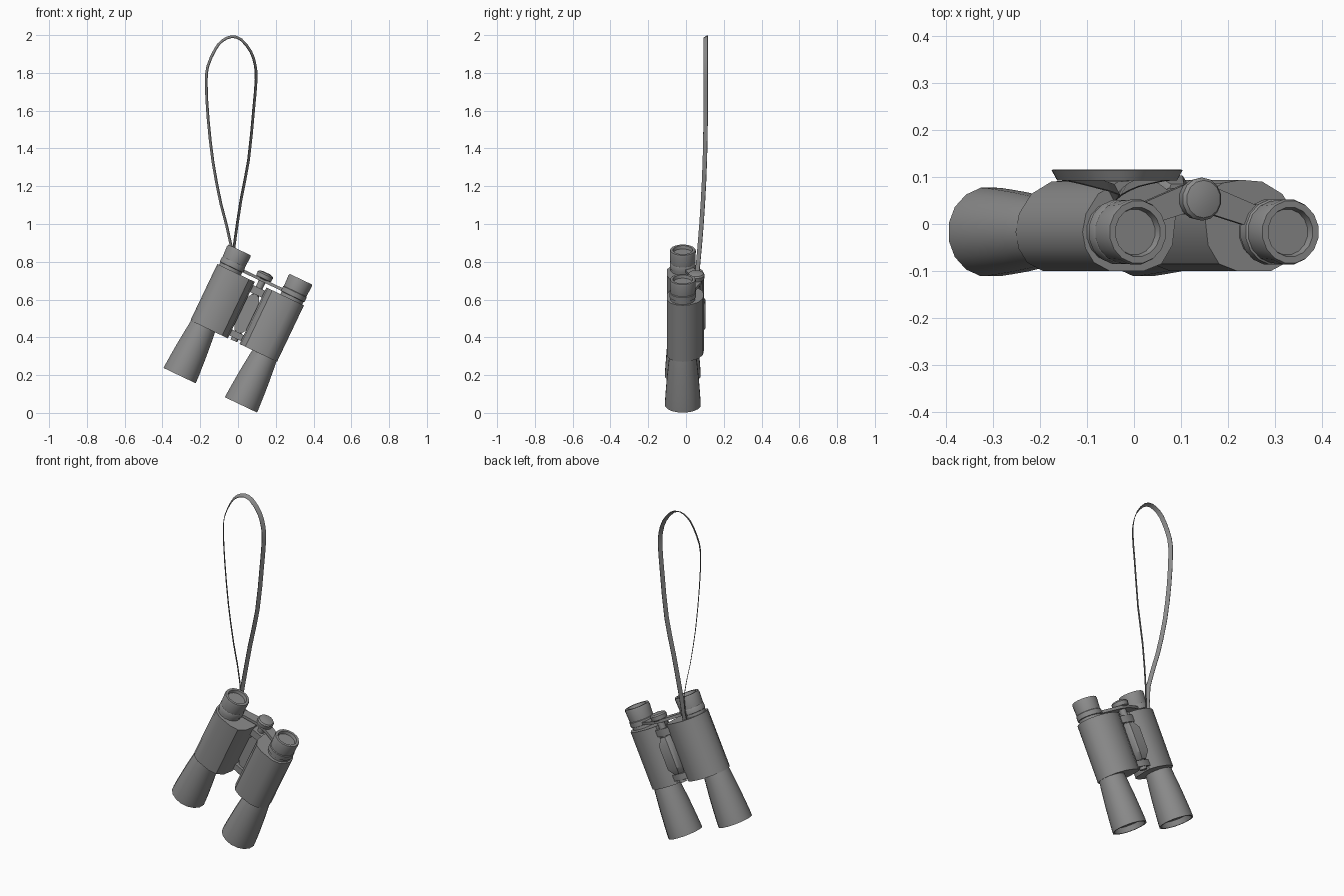
import bpy, bmesh, math
from mathutils import Matrix, Vector

if "Cube" in bpy.data.objects:
    bpy.data.objects.remove(bpy.data.objects["Cube"])

# Binoculars are modelled upright about the hinge, then tilted sideways
TILT = Matrix.Rotation(math.radians(25.5), 4, 'Y') @ Matrix.Translation((-0.184, 0, 0))
CY = -0.017      # y of the optical axes
HY = 0.055       # y of the hinge axis

DARK = bpy.data.materials.new("dark_grey")
DARK.diffuse_color = (0.26, 0.26, 0.26, 1)
DARK.use_nodes = True
DARK.node_tree.nodes["Principled BSDF"].inputs["Base Color"].default_value = DARK.diffuse_color


def finish(name, bm, matrix=TILT, angle=35):
    bmesh.ops.recalc_face_normals(bm, faces=bm.faces)
    me = bpy.data.meshes.new(name)
    bm.to_mesh(me)
    bm.free()
    me.transform(matrix)
    me.materials.append(DARK)
    ob = bpy.data.objects.new(name, me)
    bpy.context.collection.objects.link(ob)
    bpy.ops.object.select_all(action='DESELECT')
    ob.select_set(True)
    bpy.context.view_layer.objects.active = ob
    bpy.ops.object.shade_smooth_by_angle(angle=math.radians(angle))
    return ob


def loft(name, rings, matrix=TILT):
    bm = bmesh.new()
    vs = [[bm.verts.new(p) for p in r] for r in rings]
    for a, b in zip(vs, vs[1:]):
        n = len(a)
        for i in range(n):
            bm.faces.new((a[i], a[(i + 1) % n], b[(i + 1) % n], b[i]))
    bm.faces.new(vs[0])
    bm.faces.new(vs[-1])
    return finish(name, bm, matrix)


def lathe(name, profile, cx, cy, n=16):
    angs = [2 * math.pi * (i + 0.5) / n for i in range(n)]
    return loft(name, [[(cx + r * math.cos(a), cy + r * math.sin(a), z) for a in angs]
                       for r, z in profile])


def prism(name, outline, z0, z1, flip=1):
    return loft(name, [[(x * flip, y, z) for x, y in outline] for z in (z0, z1)])


# Prism housing cross-section: rounded outside, tapering towards the hinge
HOUSING = [(0.254, -0.017), (0.247, -0.052), (0.227, -0.082), (0.19, -0.1), (0.11, -0.1),
           (0.068, -0.085), (0.042, -0.045), (0.034, 0.02), (0.038, 0.062), (0.075, 0.087),
           (0.12, 0.094), (0.17, 0.09), (0.217, 0.064), (0.246, 0.022)]
ARM = [(0, 0.085), (0.03, 0.083), (0.14, 0.04), (0.14, -0.01), (0.03, 0.022), (0, 0.02)]

for side, s in (("left", -1), ("right", 1)):
    cx = 0.18 * s
    # housing
    prism(side + "_housing", HOUSING, 0.333, 0.664, s)
    # flared objective barrel with recessed lens
    lathe(side + "_barrel", [(0.07, 0.345), (0.073, 0.325), (0.078, 0.28), (0.086, 0.2),
                             (0.092, 0.12), (0.095, 0.075), (0.096, 0.045), (0.087, 0.045),
                             (0.082, 0.075)], cx, CY)
    # eyepiece with recessed cup
    band = 0.071 if s > 0 else 0.069
    lathe(side + "_eyepiece", [(0.065, 0.655), (0.065, 0.68), (band, 0.682), (band, 0.708),
                               (0.067, 0.711), (0.07, 0.772), (0.067, 0.782), (0.053, 0.782),
                               (0.049, 0.765)], cx, CY)
    # eyepiece bridge arm
    prism(side + "_bridge_arm", ARM, 0.682, 0.698, s)

# hinge pin and lugs
lathe("hinge_pin", [(0.02, 0.335), (0.02, 0.70)], 0, HY, 12)
LUG = [(-0.055, 0.02), (0.055, 0.02), (0.055, 0.065), (0.02, 0.077), (-0.02, 0.077), (-0.055, 0.065)]
prism("lower_hinge_lug", LUG, 0.35, 0.385)
prism("upper_hinge_lug", LUG, 0.605, 0.645)

# chamfered hinge plate
loft("hinge_plate", [[(x * w, y, z) for x, y in
                      ((-1, 0.035), (1, 0.035), (1, d - 0.015), (0.75, d), (-0.75, d), (-1, d - 0.015))]
                     for w, d, z in ((0.02, 0.085, 0.388), (0.042, 0.103, 0.425),
                                     (0.042, 0.103, 0.56), (0.02, 0.085, 0.6))])

# focus knob with domed cap
lathe("focus_knob", [(0.03, 0.692), (0.044, 0.7), (0.046, 0.722), (0.04, 0.73), (0.02, 0.735)],
      0, HY - 0.002, 14)

# strap: flat band following a teardrop loop, flaring towards the back
KEYS = [Vector(p) for p in (
    (-0.05, 0.74), (-0.037, 0.887), (-0.09, 1.105), (-0.132, 1.325), (-0.158, 1.555),
    (-0.168, 1.74), (-0.16, 1.835), (-0.12, 1.925), (-0.083, 1.97), (-0.032, 1.992),
    (0.018, 1.975), (0.068, 1.912), (0.091, 1.84), (0.096, 1.765), (0.083, 1.61),
    (0.056, 1.34), (0.016, 1.13), (-0.02, 0.887), (-0.035, 0.74))]
path = []
for i in range(len(KEYS) - 1):       # smooth the keys with a Catmull-Rom curve
    p0, p1, p2, p3 = (KEYS[min(max(i + k, 0), len(KEYS) - 1)] for k in (-1, 0, 1, 2))
    for t in (0, 0.5):
        path.append(0.5 * (2 * p1 + (p2 - p0) * t + (2 * p0 - 5 * p1 + 4 * p2 - p3) * t ** 2
                           + (3 * p1 - p0 - 3 * p2 + p3) * t ** 3))
path.append(KEYS[-1])
rings = []
for i, (x, z) in enumerate(path):
    d = path[min(i + 1, len(path) - 1)] - path[max(i - 1, 0)]
    t = Vector((d.x, 0, d.y)).normalized()
    out = Vector((-t.z, 0, t.x))
    c = Vector((x, 0.104 - 0.045 * max(0, (1.6 - z) / 0.86) ** 2, z))
    wide = Vector((0, 0.011, 0)) + out * 0.006
    thick = wide.cross(t).normalized() * 0.0015
    rings.append([c - wide - thick, c + wide - thick, c + wide + thick, c - wide + thick])
loft("neck_strap", rings, matrix=Matrix.Identity(4))
